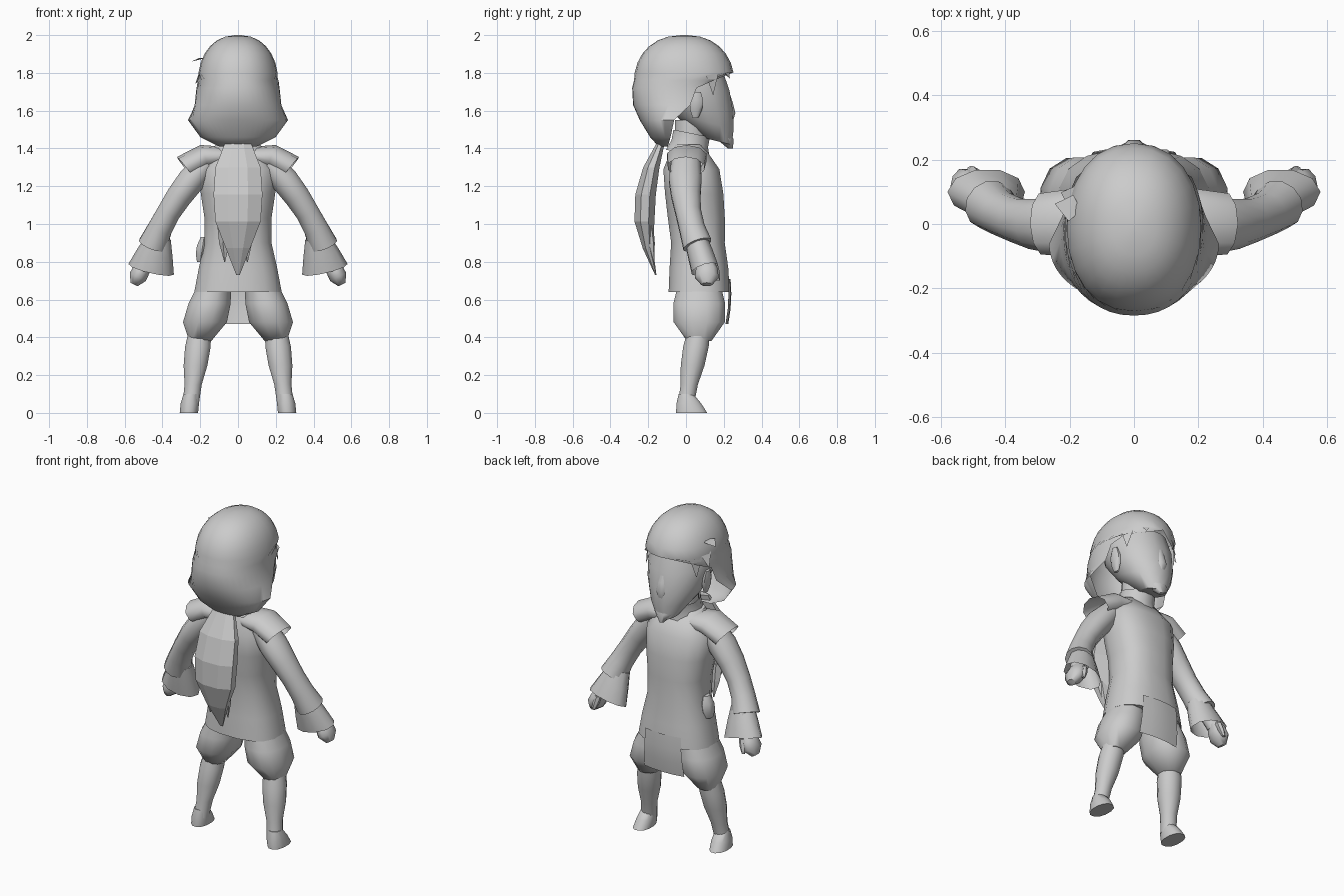
import bpy, bmesh, math
from mathutils import Vector

cube = bpy.data.objects.get("Cube")
if cube:
    bpy.data.objects.remove(cube)

grey = bpy.data.materials.new("plain grey")
grey.use_nodes = True
tone = (.6, .6, .6, 1)
grey.diffuse_color = tone
grey.node_tree.nodes["Principled BSDF"].inputs["Base Color"].default_value = tone


def finish(name, bm, smooth=True):
    bmesh.ops.recalc_face_normals(bm, faces=bm.faces)
    mesh = bpy.data.meshes.new(name)
    bm.to_mesh(mesh)
    bm.free()
    mesh.materials.append(grey)
    part = bpy.data.objects.new(name, mesh)
    bpy.context.collection.objects.link(part)
    if smooth:
        bpy.ops.object.select_all(action='DESELECT')
        part.select_set(True)
        bpy.context.view_layer.objects.active = part
        bpy.ops.object.shade_smooth_by_angle(angle=math.radians(55))


def sample(values, t):
    """Read an evenly spaced list at t between zero and one."""
    place = t * (len(values) - 1)
    i = min(int(place), len(values) - 2)
    return values[i] + (values[i + 1] - values[i]) * (place - i)


def rounded(value, power):
    return math.copysign(abs(value) ** power, value)


def bridge(bm, first, second):
    for a, b, c, d in zip(first, first[1:], second[1:], second):
        bm.faces.new((a, b, c, d))


def loft(name, start, end, widths, depth=(1, 1), bow=(0, 0, 0), side=1, sides=12,
         level=True, square=1, slope=0, open_end=False, smooth=True):
    """Skin evenly spaced rings along a bowed line; level rings lie flat, others face along it."""
    start, end, bow = Vector(start), Vector(end), Vector(bow)
    bm = bmesh.new()
    loops = []
    for i, width in enumerate(widths):
        t = i / (len(widths) - 1)
        centre = start.lerp(end, t) + bow * 4 * t * (1 - t)
        if level:
            u, v = Vector((1, 0, 0)), Vector((0, 1, slope))
        else:
            along = (end - start + bow * 4 * (1 - 2 * t)).normalized()
            u = Vector((0, 1, 0))
            u = (u - along * u.dot(along)).normalized()
            v = along.cross(u)
        loop = []
        for k in range(sides):
            a = math.tau * (k + .5) / sides
            p = centre + width * (u * rounded(math.cos(a), square)
                                  + v * rounded(math.sin(a), square) * sample(depth, t))
            loop.append(bm.verts.new((p.x * side, p.y, p.z)))
        loops.append(loop)
    for a, b in zip(loops, loops[1:]):
        bridge(bm, a + a[:1], b + b[:1])
    bm.faces.new(loops[0])
    if not open_end:
        bm.faces.new(loops[-1])
    finish(name, bm, smooth)


def around_head(degrees, z, scale=1):
    a = math.radians(degrees)
    return Vector((.21 * scale * math.cos(a), .25 * scale * math.sin(a), z))


def tuft(name, degrees, root, drop, flare=1):
    """A thin pointed lock of hair rooted on the hairline."""
    bm = bmesh.new()
    a, b, inner, tip = [bm.verts.new(p) for p in (
        around_head(degrees - 10, root, .97), around_head(degrees + 10, root, .97),
        around_head(degrees, root, .8), around_head(degrees, root - drop, flare))]
    for corners in ((a, b, tip), (b, inner, tip), (inner, a, tip), (a, inner, b)):
        bm.faces.new(corners)
    finish(name, bm, smooth=False)


# Head and face
loft("head", (0, .16, 1.44), (0, .02, 1.86), [.07, .14, .18, .19, .16], depth=(1.2, 1.15, 1.1),
     bow=(0, -.045, 0), sides=16, slope=-.25)
loft("nose", (0, .21, 1.7), (0, .225, 1.53), [.02, .035, .045, .02], sides=8)
loft("chin_beard", (0, .18, 1.5), (0, .235, 1.4), [.08, .06, .015], depth=(.6, 1), sides=8)

# Bobbed hair: a closed dome, then a curtain that is open around the face
arcs = []
dome_steps = 7
for i in range(dome_steps):
    lift = math.pi / 2 * (1 - (i + .2) / dome_steps)
    spread = math.cos(lift) ** .85
    arcs.append((.212 * spread, .265 * spread, 1.76 + .24 * math.sin(lift), -.01, 180))
curtain = ((.215, .265, 1.76, 125), (.22, .26, 1.72, 107), (.23, .24, 1.63, 104), (.265, .19, 1.55, 88),
           (.2, .12, 1.46, 85), (.1, .06, 1.41, 80))
for i, (rx, ry, z, span) in enumerate(curtain):
    arcs.append((rx, ry, z, -.01 - .015 * i, span))
bm = bmesh.new()
steps, rows = 24, []
for rx, ry, z, y, span in arcs:
    row = []
    for k in range(steps + 1):
        a = math.radians(span * (2 * k / steps - 1) - 90)
        row.append(bm.verts.new((rx * rounded(math.cos(a), .9), y + ry * rounded(math.sin(a), .95), z)))
    rows.append(row)
for upper, lower in zip(rows, rows[1:]):
    bridge(bm, upper, lower)
bm.faces.new(rows[0][:-1])
bm.faces.new(rows[-1])
bmesh.ops.remove_doubles(bm, verts=bm.verts, dist=.0005)
finish("bobbed_hair", bm)

# Loose tufts along the hairline
tuft("right_upper_tuft", 168, 1.88, .02, flare=1.2)
tuft("right_lower_tuft", 160, 1.82, .08, flare=1.15)
tuft("fringe_tuft", 62, 1.82, .05, flare=1.05)

# Long tied hair hanging down the back, faceted
loft("hair_tail", (0, -.13, 1.44), (0, -.16, .73), [.07, .13, .14, .13, .07, .01], depth=(.3, .45, .4),
     bow=(0, -.075, 0), sides=8, smooth=False)
for x, n in ((.05, "left"), (-.07, "right")):
    loft(n + "_tail_strand", (x, -.2, 1), (x, -.17, .8), [.04, .03, .003],
         depth=(.7, .7), sides=5, smooth=False)

# Neck, standing collar and tunic
loft("neck", (0, .02, 1.35), (0, .03, 1.55), [.09, .09])
loft("collar", (0, .01, 1.37), (0, .03, 1.48), [.12, .1, .1], slope=-.2, open_end=True)
loft("tunic", (0, .01, 1.42), (0, .07, .64), [.12, .21, .2, .18, .18, .21, .235],
     depth=(.65, .85, .7), bow=(0, .015, 0), sides=16, square=.8)

# Front tunic panel, bent back at its edges
bm = bmesh.new()
rows = []
for i in range(4):
    width, drop = .12 + .005 * i, .08 * i
    rows.append([bm.verts.new((x * width, .24 - .015 * x * x - .004 * (i - 1) ** 2, .71 - drop))
                 for x in (-1, -.5, 0, .5, 1)])
for upper, lower in zip(rows, rows[1:]):
    bridge(bm, upper, lower)
bmesh.ops.solidify(bm, geom=bm.faces[:], thickness=.008)
finish("front_panel", bm)

# Waist knot
loft("waist_knot", (-.18, .06, .93), (-.2, .06, .8), [.02, .035, .035, .02], depth=(1.4, 1.4), sides=6)

# Paired parts
for s, n in ((1, "left"), (-1, "right")):
    loft(n + "_ear", (.17, .05, 1.56), (.19, .06, 1.7), [.01, .02, .02, .01],
         depth=(1.6, 2), side=s, sides=8)
    tuft(n + "_temple_tuft", 90 - s * 55, 1.8, .12)
    loft(n + "_shoulder_cap", (.08, .01, 1.36), (.28, 0, 1.3), [.1, .11, .1],
         depth=(.5, .7), bow=(0, 0, .025), side=s, sides=10, level=False, open_end=True)
    loft(n + "_sleeve", (.17, 0, 1.32), (.45, .06, .89), [.08, .09, .08, .07, .07, .08],
         depth=(.8, .9, 1), bow=(.03, -.025, 0), side=s, level=False)
    loft(n + "_cuff", (.42, .05, .93), (.46, .1, .76), [.06, .07, .075],
         depth=(1.1, 1.65), side=s, sides=10, level=False, open_end=True)
    loft(n + "_forearm", (.45, .07, .9), (.5, .1, .78), [.05, .04], side=s, sides=8, level=False)
    loft(n + "_fist", (.49, .11, .8), (.55, .11, .68), [.04, .06, .065, .03],
         depth=(.8, .7), side=s, sides=10, level=False)
    loft(n + "_thumb", (.49, .15, .78), (.51, .17, .7), [.02, .02, .01], side=s, sides=6)
    loft(n + "_trouser_leg", (.1, .07, .78), (.2, .07, .38), [.08, .09, .115, .12, .06],
         depth=(1.35, 1.1), side=s, square=.9)
    loft(n + "_shin", (.2, .07, .45), (.25, 0, .05), [.06, .07, .065, .047, .045], side=s)
    loft(n + "_shoe", (.25, 0, .1), (.26, .03, 0), [.04, .05, .05], depth=(1, 1.7),
         side=s, square=.9)
